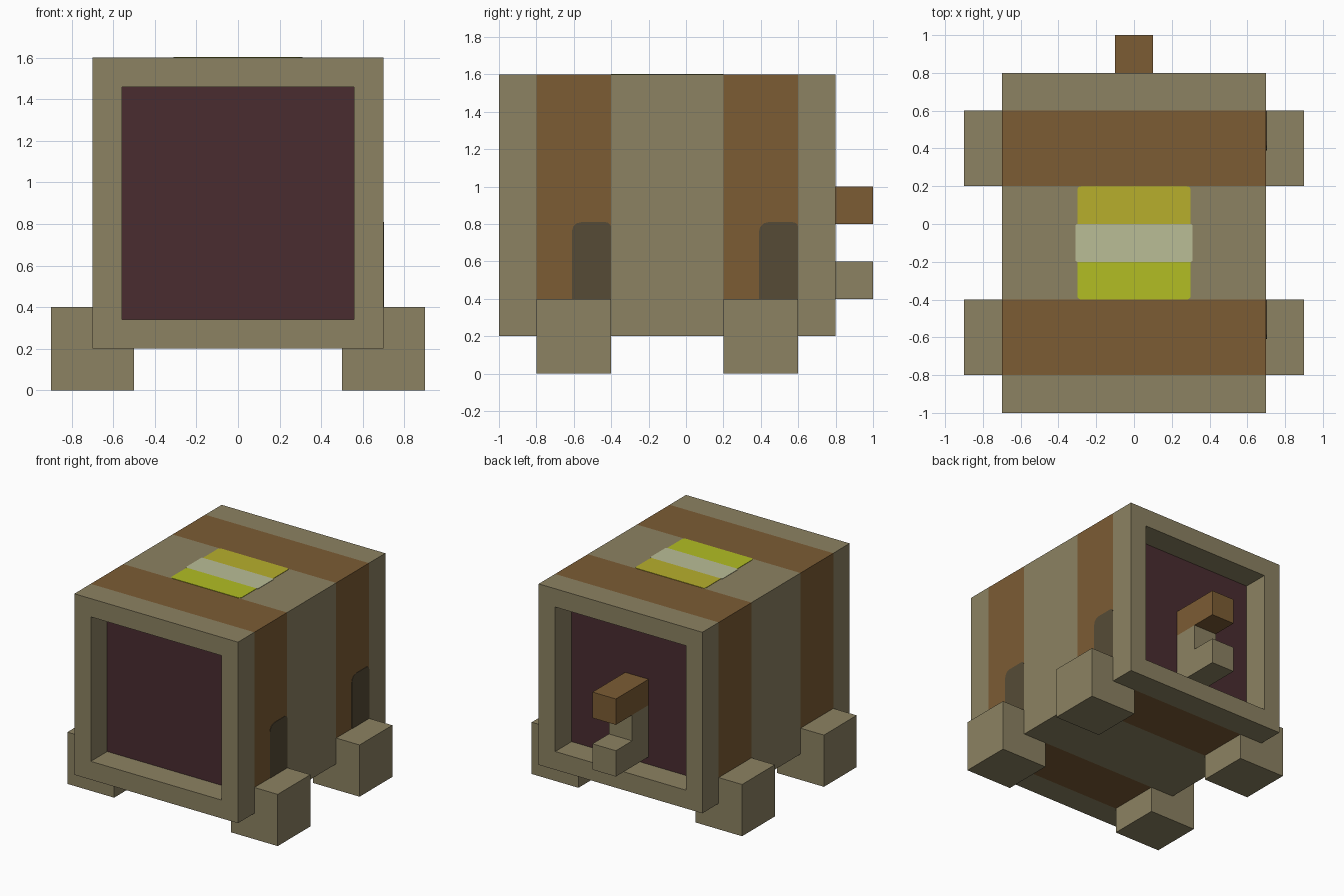
import bpy, bmesh, math
from mathutils import Vector

if "Cube" in bpy.data.objects:
    bpy.data.objects.remove(bpy.data.objects["Cube"])


def material(name, rgb):
    """Flat colour given as 0-255 sRGB, stored as linear."""
    m = bpy.data.materials.new(name)
    lin = [((c / 255 + 0.055) / 1.055) ** 2.4 for c in rgb]
    m.diffuse_color = (*lin, 1)
    m.use_nodes = True
    m.node_tree.nodes["Principled BSDF"].inputs["Base Color"].default_value = m.diffuse_color
    return m


TAN = material("tan", (140, 130, 98))
BROWN = material("brown", (124, 92, 52))
MAROON = material("dark_maroon", (74, 44, 48))
DARK = material("dark_olive", (86, 75, 54))
YELLOW = material("mustard_yellow", (183, 175, 44))
PALE = material("pale_green", (186, 189, 150))
LIME = material("lime", (178, 190, 36))


def finish(name, bm, *mats):
    bmesh.ops.recalc_face_normals(bm, faces=bm.faces)
    mesh = bpy.data.meshes.new(name)
    bm.to_mesh(mesh)
    bm.free()
    for m in mats:
        mesh.materials.append(m)
    obj = bpy.data.objects.new(name, mesh)
    bpy.context.collection.objects.link(obj)
    return obj


def box_bm(lo, hi):
    bm = bmesh.new()
    bmesh.ops.create_cube(bm, size=1)
    for v in bm.verts:
        v.co = [(a + b) / 2 + c * (b - a) for a, b, c in zip(lo, hi, v.co)]
    return bm


def prism(name, points, offset, mat):
    """Extrude a flat polygon along an offset."""
    bm = bmesh.new()
    face = bm.faces.new([bm.verts.new(p) for p in points])
    ext = bmesh.ops.extrude_face_region(bm, geom=[face])["geom"]
    new = [e for e in ext if isinstance(e, bmesh.types.BMVert)]
    bmesh.ops.translate(bm, verts=new, vec=Vector(offset))
    return finish(name, bm, mat)


def rounded_rect(u0, u1, v0, v1, radii):
    """Outline with a radius per corner: lower left, lower right, upper right, upper left."""
    corners = [(u0, v0, 1, 1), (u1, v0, -1, 1), (u1, v1, -1, -1), (u0, v1, 1, -1)]
    pts = []
    for i, ((u, v, su, sv), r) in enumerate(zip(corners, radii)):
        if r == 0:
            pts.append((u, v))
            continue
        for k in range(4):
            a = math.pi + i * math.pi / 2 + k * math.pi / 6
            pts.append((u + su * r + r * math.cos(a), v + sv * r + r * math.sin(a)))
    return pts


# Body: box with stripe bands and a recessed panel at each end
bm = box_bm((-0.7, -1, 0.2), (0.7, 0.8, 1.6))
for y in (-0.8, -0.4, 0.2, 0.6):
    bmesh.ops.bisect_plane(bm, geom=bm.verts[:] + bm.edges[:] + bm.faces[:],
                           plane_co=(0, y, 0), plane_no=(0, 1, 0))
bm.normal_update()
for f in bm.faces:
    y = f.calc_center_median().y
    f.material_index = int(-0.8 < y < -0.4 or 0.2 < y < 0.6)
for end in [f for f in bm.faces if abs(f.normal.y) > 0.9]:
    inward = -end.normal * 0.2
    bmesh.ops.inset_individual(bm, faces=[end], thickness=0.2)
    panel = bmesh.ops.extrude_discrete_faces(bm, faces=[end])["faces"][0]
    bmesh.ops.translate(bm, verts=panel.verts[:], vec=inward)
    panel.material_index = 2
finish("body", bm, TAN, BROWN, MAROON)

# Feet
for side, x in (("left", -0.7), ("right", 0.7)):
    for end, y in (("front", -0.6), ("back", 0.4)):
        finish(f"{end}_{side}_foot",
               box_bm((x - 0.2, y - 0.2, 0), (x + 0.2, y + 0.2, 0.4)), TAN)

# Hook on the back: brown upper arm, tan L-shaped stem
finish("hook_top", box_bm((-0.1, 0.6, 0.8), (0.1, 1, 1)), BROWN)
stem = [(0.6, 0.4), (1, 0.4), (1, 0.6), (0.8, 0.6), (0.8, 0.8), (0.6, 0.8)]
prism("hook_stem", [(-0.1, y, z) for y, z in stem], (0.2, 0, 0), TAN)

# Dark rounded patches above the right feet
for end, y in (("front", -0.4), ("back", 0.6)):
    outline = rounded_rect(y - 0.21, y, 0.4, 0.81, (0, 0, 0.03, 0.05))
    prism(f"{end}_side_patch", [(0.7, u, v) for u, v in outline], (0.003, 0, 0), DARK)

# Coloured bands on the roof
for name, w, y, radii, mat in (
        ("yellow_band", 0.3, 0.0, (0, 0, 0.02, 0.02), YELLOW),
        ("pale_band", 0.31, -0.2, (0.01,) * 4, PALE),
        ("lime_band", 0.3, -0.4, (0.02, 0.02, 0, 0), LIME)):
    outline = rounded_rect(-w, w, y, y + 0.2, radii)
    prism(name, [(u, v, 1.6) for u, v in outline], (0, 0, 0.003), mat)
